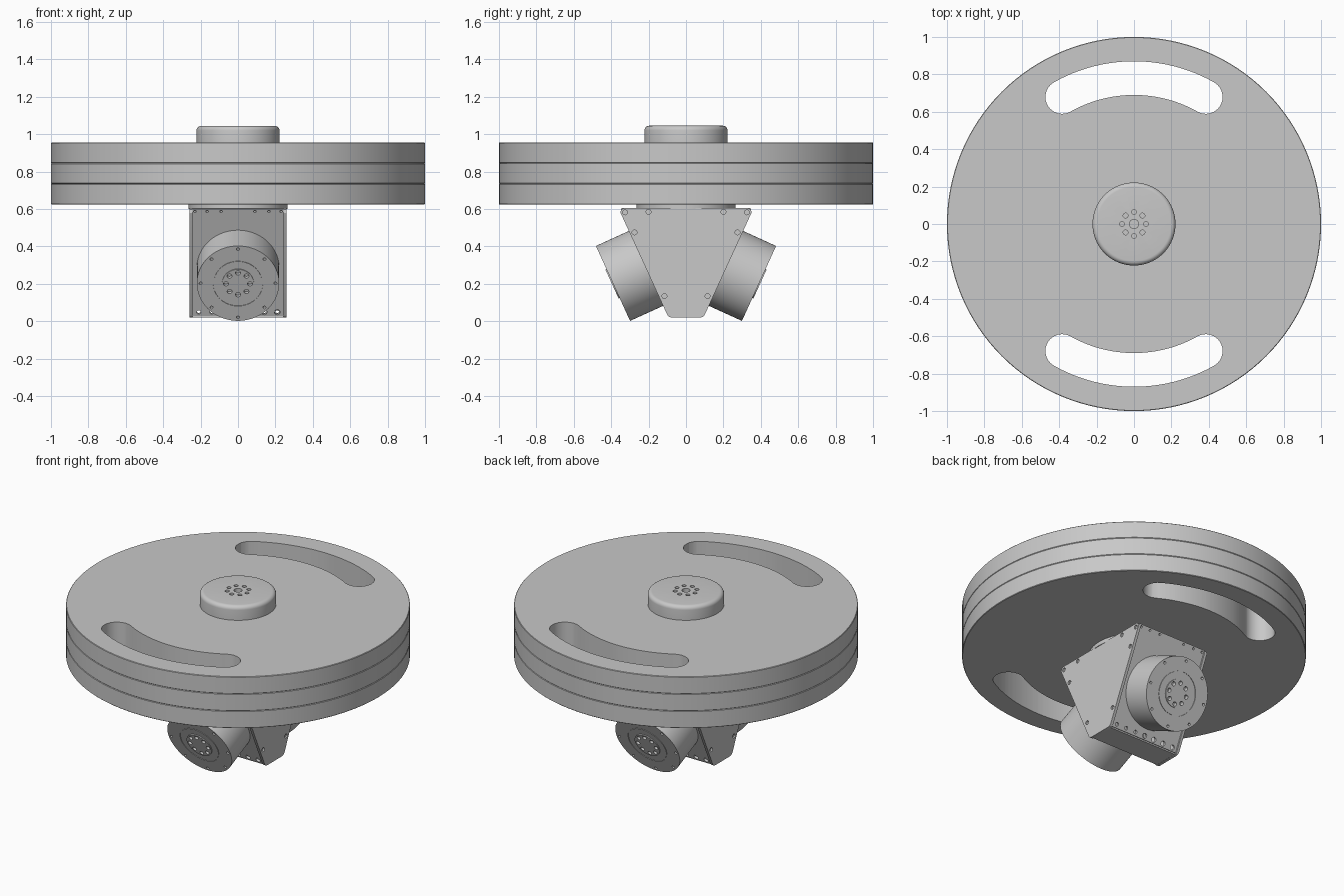
import bpy, bmesh
from math import sin, cos, pi, radians
from mathutils import Matrix, Vector

cube = bpy.data.objects.get("Cube")
if cube:
    bpy.data.objects.remove(cube, do_unlink=True)

grey = bpy.data.materials.new("machined grey")
grey.use_nodes = True
COLOUR = (0.58, 0.58, 0.58, 1)
grey.diffuse_color = COLOUR
grey.node_tree.nodes["Principled BSDF"].inputs["Base Color"].default_value = COLOUR


def make(name, bm, matrix=Matrix()):
    bmesh.ops.recalc_face_normals(bm, faces=bm.faces)
    mesh = bpy.data.meshes.new(name)
    bm.to_mesh(mesh)
    bm.free()
    mesh.materials.append(grey)
    obj = bpy.data.objects.new(name, mesh)
    bpy.context.collection.objects.link(obj)
    obj.matrix_world = matrix
    return obj


def add_prism(bm, points, low, high):
    """Extrude a flat outline along z."""
    bottom = [bm.verts.new((x, y, low)) for x, y in points]
    top = [bm.verts.new((x, y, high)) for x, y in points]
    bm.faces.new(bottom[::-1])
    bm.faces.new(top)
    for i in range(len(points)):
        j = (i + 1) % len(points)
        bm.faces.new((bottom[i], bottom[j], top[j], top[i]))


def circle(radius, x=0, y=0, count=16):
    return [(x + radius * cos(2 * pi * i / count), y + radius * sin(2 * pi * i / count))
            for i in range(count)]


def rect(x, y0, y1):
    return [(-x, y0), (x, y0), (x, y1), (-x, y1)]


def prisms(name, outlines, low, high, matrix=Matrix()):
    bm = bmesh.new()
    for outline in outlines:
        add_prism(bm, outline, low, high)
    return make(name, bm, matrix)


def lathe(name, profile, matrix=Matrix(), count=96):
    """Spin (radius, z) points, starting and ending on the axis."""
    bm = bmesh.new()
    verts = [bm.verts.new((r, 0, z)) for r, z in profile]
    edges = [bm.edges.new(pair) for pair in zip(verts, verts[1:])]
    bmesh.ops.spin(bm, geom=verts + edges, cent=(0, 0, 0), axis=(0, 0, 1),
                   angle=2 * pi, steps=count, use_merge=True)
    bmesh.ops.remove_doubles(bm, verts=bm.verts, dist=0.0001)
    return make(name, bm, matrix)


def cut(obj, outlines, low, high):
    """Drill the outlines through the object in its own frame."""
    cutter = prisms("cutter", outlines, low, high, obj.matrix_world)
    mod = obj.modifiers.new("cut", 'BOOLEAN')
    mod.object, mod.operation, mod.solver = cutter, 'DIFFERENCE', 'EXACT'
    bpy.context.view_layer.update()
    bpy.context.view_layer.objects.active = obj
    bpy.ops.object.modifier_apply(modifier=mod.name)
    bpy.data.objects.remove(cutter, do_unlink=True)


def ring(radius, hole, count=8):
    return [circle(hole, x, y) for x, y in circle(radius, count=count)]


def slot(flip):
    """Curved slot with round ends: outer arc, end cap, inner arc, end cap."""
    mid, half, sweep, steps = 0.78, 0.09, radians(29.5), 24
    points = []
    for side in (1, -1):
        for i in range(steps + 1):
            a = side * sweep * (2 * i / steps - 1)
            points.append(Vector((sin(a), cos(a))) * (mid + side * half))
        a = side * sweep
        out, along = Vector((sin(a), cos(a))), Vector((cos(a), -sin(a)))
        for i in range(1, 12):
            t = pi * i / 12
            points.append(out * mid + side * half * (cos(t) * out + sin(t) * along))
    return [(flip * p.x, flip * p.y) for p in points]


# Three stacked discs with a pair of curved slots
THICK, EDGE = 0.11, 0.003
for level, label in enumerate(("lower", "middle", "upper")):
    z = 0.625 + level * THICK
    disc = lathe(label + "_disc", [
        (0, z), (1 - EDGE, z), (1, z + EDGE), (1, z + THICK - EDGE),
        (1 - EDGE, z + THICK), (0, z + THICK)], count=128)
    cut(disc, [slot(1), slot(-1)], z - 0.05, z + THICK + 0.05)

# Rounded hub on top
rounding = [(0.197 + 0.025 * cos(i * pi / 12), 1.02 + 0.025 * sin(i * pi / 12))
            for i in range(7)]
hub = lathe("top_hub", [(0, 0.95), (0.222, 0.95)] + rounding + [(0, 1.045)])
cut(hub, ring(0.064, 0.013) + [circle(0.025)], 1.015, 1.1)

# Round mounting flange and hollow wedge housing
lathe("mount_flange", [(0, 0.6), (0.265, 0.6), (0.265, 0.63), (0, 0.63)])
half_outline = [(0.075, 0.02), (0.09, 0.024), (0.1, 0.035), (0.35, 0.58),
                (0.347, 0.597), (0.333, 0.605)]
outline = half_outline + [(-y, z) for y, z in reversed(half_outline)]
bolts = [(s * y, z) for s in (1, -1) for y, z in
         ((0.325, 0.582), (0.2, 0.585), (0.275, 0.475), (0.115, 0.135))]
# local x, y, z become world y, z, x
upright = Matrix(((0, 0, 1, 0), (1, 0, 0, 0), (0, 1, 0, 0), (0, 0, 0, 1)))
for side, label in ((1, "left"), (-1, "right")):
    plate = prisms(label + "_side_plate", [outline],
                   *sorted((side * 0.242, side * 0.26)), upright)
    cut(plate, [circle(0.013, y, z) for y, z in bolts],
        *sorted((side * 0.245, side * 0.3)))
    prisms(label + "_side_bolts", [circle(0.009, y, z) for y, z in bolts],
           *sorted((side * 0.243, side * 0.253)), upright)
prisms("top_plate", [rect(0.246, -0.325, 0.325)], 0.59, 0.604)
prisms("bottom_plate", [rect(0.246, -0.08, 0.08)], 0.021, 0.031)

# Sloping plates, each carrying a motor
tilt = Matrix.Translation((0, -0.39, 0.2025)) @ Matrix.Rotation(radians(114.5), 4, 'X')
for turn, label in ((0, "front"), (pi, "back")):
    frame = Matrix.Rotation(turn, 4, 'Z') @ tilt
    plate = prisms(label + "_plate", [rect(0.246, -0.285, 0.345)], -0.218, -0.203, frame)
    holes = [circle(0.011 if i < 0 else 0.015, i * 0.07, -0.262) for i in range(-3, 4)]
    holes += [circle(0.007, s * x, 0.33) for s in (1, -1) for x in (0.09, 0.165, 0.23)]
    cut(plate, holes, -0.25, -0.18)
    motor = lathe(label + "_motor", [
        (0, -0.225), (0.22, -0.225), (0.22, 0), (0.133, 0), (0.133, -0.004),
        (0.129, -0.004), (0.129, 0), (0.085, 0), (0.085, 0.006), (0, 0.006)], frame)
    cut(motor, ring(0.064, 0.013) + ring(0.2, 0.008), -0.02, 0.05)

# Smooth the curved walls, keep sharp edges
bpy.ops.object.select_all(action='DESELECT')
for obj in bpy.context.collection.objects:
    if obj.type == 'MESH':
        obj.select_set(True)
        bpy.context.view_layer.objects.active = obj
bpy.ops.object.shade_smooth_by_angle(angle=radians(30))
